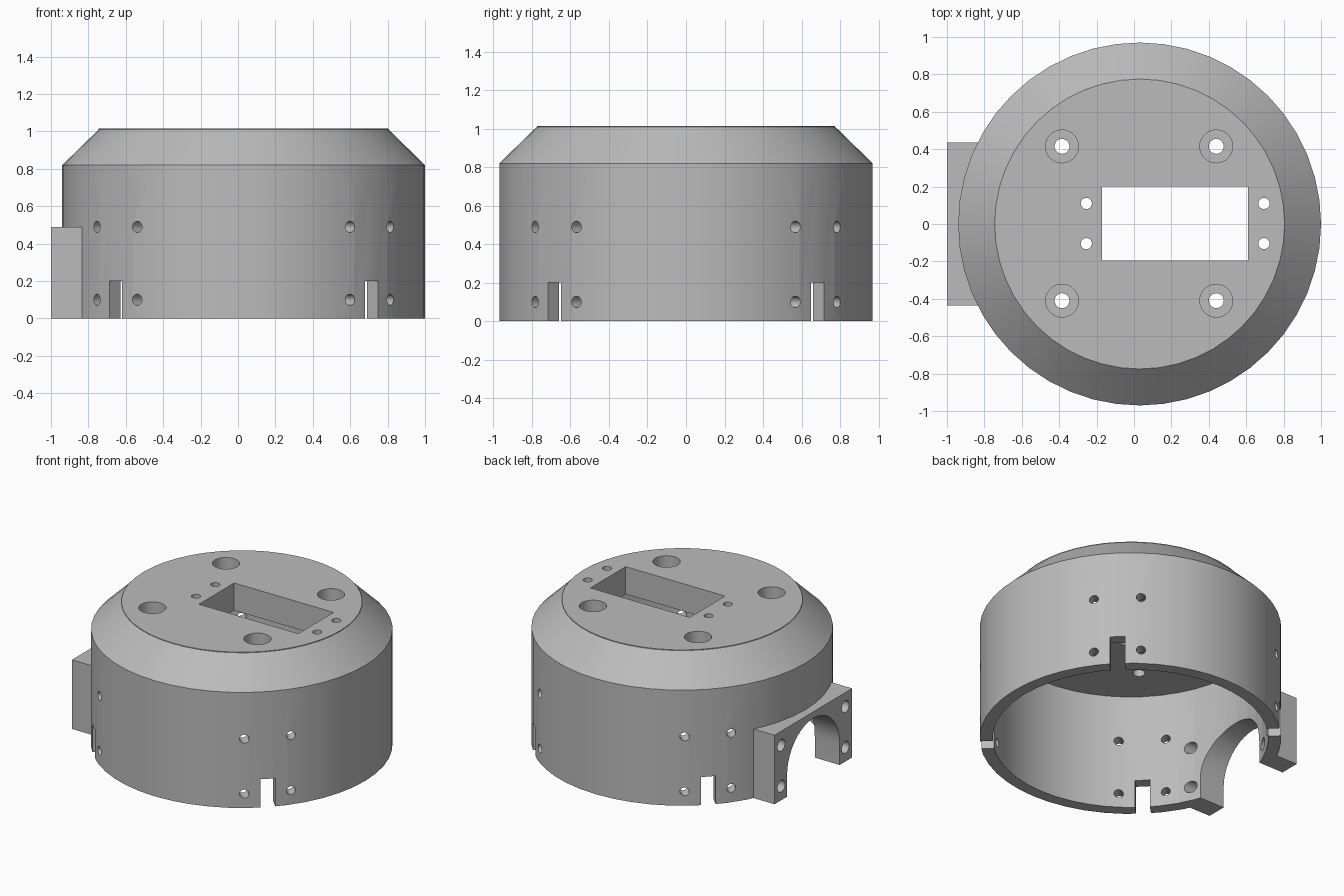
import bpy, bmesh, math
from mathutils import Matrix, Vector

cube = bpy.data.objects.get("Cube")
if cube:
    bpy.data.objects.remove(cube, do_unlink=True)

CX = 0.03            # axis of the round housing
R_OUT, R_IN, R_TOP = 0.97, 0.887, 0.775
H_WALL, H_TOP = 0.82, 1.015

grey = bpy.data.materials.new("plain_grey")
grey.use_nodes = True
colour = (0.5, 0.5, 0.5, 1)
grey.diffuse_color = colour
grey.node_tree.nodes["Principled BSDF"].inputs["Base Color"].default_value = colour


def make(name, bm):
    bmesh.ops.recalc_face_normals(bm, faces=bm.faces)
    mesh = bpy.data.meshes.new(name)
    bm.to_mesh(mesh)
    bm.free()
    mesh.materials.append(grey)
    obj = bpy.data.objects.new(name, mesh)
    bpy.context.collection.objects.link(obj)
    return obj


def box(name, lo, hi, turn=0.0, pivot=(0, 0, 0)):
    lo, hi = Vector(lo), Vector(hi)
    bm = bmesh.new()
    bmesh.ops.create_cube(bm, size=1, matrix=Matrix.Translation((lo + hi) / 2)
                          @ Matrix.Diagonal((*(hi - lo), 1)))
    bmesh.ops.transform(bm, verts=bm.verts, matrix=Matrix.Translation(pivot)
                        @ Matrix.Rotation(turn, 4, "Z"))
    return make(name, bm)


def rod(name, start, end, radius, sides=20):
    start, end = Vector(start), Vector(end)
    axis = end - start
    bm = bmesh.new()
    bmesh.ops.create_cone(bm, cap_ends=True, segments=sides, radius1=radius,
                          radius2=radius, depth=axis.length,
                          matrix=Matrix.Translation((start + end) / 2)
                          @ axis.to_track_quat("Z", "Y").to_matrix().to_4x4())
    return make(name, bm)


def lathe(name, profile, sides):
    bm = bmesh.new()
    verts = [bm.verts.new((r, 0, z)) for r, z in profile]
    edges = [bm.edges.new(pair) for pair in zip(verts, verts[1:])]
    bmesh.ops.spin(bm, geom=verts + edges, cent=(0, 0, 0), axis=(0, 0, 1),
                   angle=math.tau, steps=sides)
    bmesh.ops.remove_doubles(bm, verts=bm.verts, dist=0.0005)
    bmesh.ops.holes_fill(bm, edges=bm.edges, sides=0)
    bmesh.ops.translate(bm, verts=bm.verts, vec=(CX, 0, 0))
    return make(name, bm)


def combine(target, tool, operation="DIFFERENCE"):
    mod = target.modifiers.new("combine", "BOOLEAN")
    mod.operation, mod.solver, mod.object = operation, "EXACT", tool
    bpy.context.view_layer.objects.active = target
    bpy.ops.object.modifier_apply(modifier=mod.name)
    bpy.data.objects.remove(tool, do_unlink=True)


# Round housing with bevelled shoulder, plus the side mounting block
housing = lathe("housing", [(R_OUT, 0), (R_OUT, H_WALL), (R_TOP, H_TOP - 0.005),
                            (R_TOP, H_TOP)], 48)
combine(housing, box("mount_block", (-1, -0.435, 0), (-0.7, 0.435, 0.49)), "UNION")

# Hollow interior
combine(housing, rod("bore", (CX, 0, -0.2), (CX, 0, H_WALL), R_IN, 48))

# Arched opening through the block and wall
bm = bmesh.new()
arch = [(0.295, -0.1)]
arch += [(0.295 * math.cos(math.pi * i / 20), 0.15 + 0.295 * math.sin(math.pi * i / 20))
         for i in range(21)]
arch += [(-0.295, -0.1)]
face = bm.faces.new([bm.verts.new((-1.2, y, z)) for y, z in arch])
side = bmesh.ops.extrude_face_region(bm, geom=[face])["geom"]
bmesh.ops.translate(bm, verts=[v for v in side if isinstance(v, bmesh.types.BMVert)],
                    vec=(0.7, 0, 0))
combine(housing, make("arch_cutter", bm))

# Screw holes in the block
for y in (-0.36, 0.36):
    for z in (0.1, 0.39):
        combine(housing, rod("block_hole", (-1.2, y, z), (-0.5, y, z), 0.042))

# Diagonal notches at the rim, each flanked by pairs of screw holes
for turn in (math.pi / 4, -math.pi / 4):
    combine(housing, box("notch", (-1.2, -0.048, -0.1), (1.2, 0.048, 0.2),
                         turn, (CX, 0, 0)))
    along = Vector((math.cos(turn), math.sin(turn), 0))
    across = Vector((-along.y, along.x, 0))
    for offset in (-0.152, 0.152):
        for z in (0.1, 0.49):
            mid = Vector((CX, 0, z)) + across * offset
            combine(housing, rod("wall_hole", mid - along * 1.2, mid + along * 1.2, 0.03))

# Rectangular window in the top with its four small holes
combine(housing, box("window", (-0.17, -0.195, 0.6), (0.61, 0.2, 1.2)))
for x in (-0.255, 0.695):
    for y in (-0.105, 0.11):
        combine(housing, rod("small_hole", (x, y, 0.6), (x, y, 1.2), 0.03))

# Counterbored corner holes in the top
for x in (-0.385, 0.44):
    for y in (-0.41, 0.415):
        combine(housing, rod("corner_hole", (x, y, 0.6), (x, y, 1.2), 0.04))
        combine(housing, rod("counterbore", (x, y, H_TOP - 0.12), (x, y, 1.2), 0.088, 28))

# Smooth curved walls, keep edges sharp
bpy.ops.object.select_all(action="DESELECT")
housing.select_set(True)
bpy.context.view_layer.objects.active = housing
bpy.ops.object.shade_smooth_by_angle(angle=math.radians(30))
